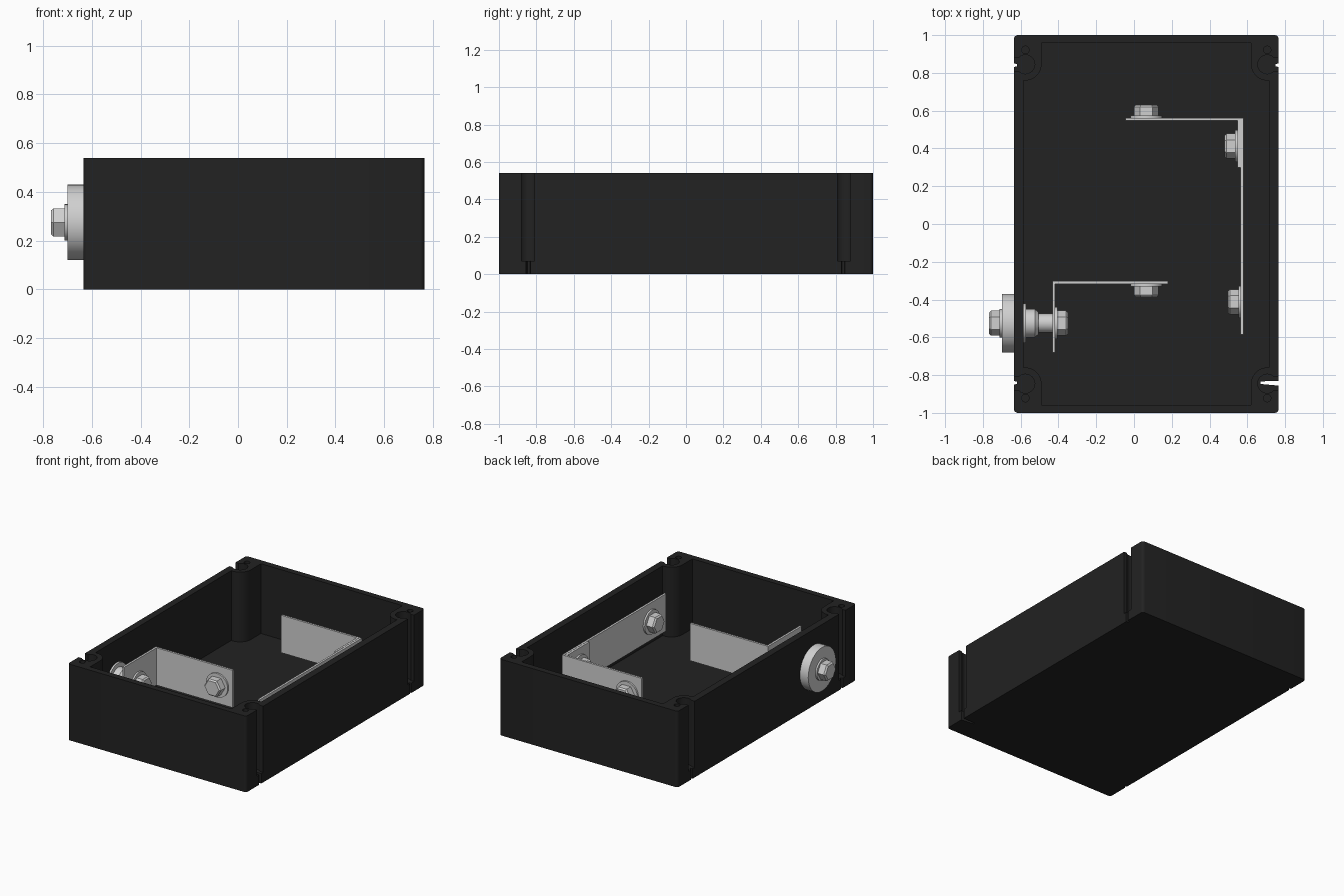
import bpy, bmesh, math
from mathutils import Vector

cube = bpy.data.objects.get("Cube")
if cube:
    bpy.data.objects.remove(cube, do_unlink=True)


def material(name, rgb):
    m = bpy.data.materials.new(name)
    m.use_nodes = True
    m.diffuse_color = (*rgb, 1)
    m.node_tree.nodes["Principled BSDF"].inputs["Base Color"].default_value = (*rgb, 1)
    return m


BLACK = material("black plastic", (0.016, 0.016, 0.016))
STEEL = material("light steel", (0.63, 0.63, 0.63))


def finish(name, bm, mat):
    bmesh.ops.recalc_face_normals(bm, faces=bm.faces)
    mesh = bpy.data.meshes.new(name)
    bm.to_mesh(mesh)
    bm.free()
    mesh.materials.append(mat)
    obj = bpy.data.objects.new(name, mesh)
    bpy.context.scene.collection.objects.link(obj)
    return obj


def prism(name, outline, z0, z1, mat):
    """Extrude a flat outline upwards."""
    bm = bmesh.new()
    face = bm.faces.new([bm.verts.new((x, y, z0)) for x, y in outline])
    ext = bmesh.ops.extrude_face_region(bm, geom=[face])
    bmesh.ops.translate(bm, vec=(0, 0, z1 - z0),
                        verts=[g for g in ext["geom"] if isinstance(g, bmesh.types.BMVert)])
    return finish(name, bm, mat)


def turned(name, origin, axis, profile, sides=32):
    """Closed solid from (distance, radius) rings along a horizontal axis."""
    axis, origin = Vector(axis), Vector(origin)
    up = Vector((0, 0, 1))
    side = axis.cross(up)
    bm = bmesh.new()
    rings = []
    for d, r in profile:
        angles = [math.tau * i / sides for i in range(sides)]
        rings.append([bm.verts.new(origin + axis * d + r * (side * math.cos(a) + up * math.sin(a)))
                      for a in angles])
    for a, b in zip(rings, rings[1:]):
        for i in range(sides):
            j = (i + 1) % sides
            bm.faces.new((a[i], a[j], b[j], b[i]))
    bm.faces.new(rings[0])
    bm.faces.new(rings[-1])
    return finish(name, bm, STEEL)


def arc(cx, cy, r, start, end, n):
    angles = [math.radians(start + (end - start) * i / n) for i in range(n + 1)]
    return [(cx + r * math.cos(a), cy + r * math.sin(a)) for a in angles]


def four_way(quarter):
    """Mirror a quarter outline into a full one about the box centre."""
    out = list(quarter)
    out += [(-x, y) for x, y in reversed(quarter)]
    out += [(-x, -y) for x, y in quarter]
    out += [(x, -y) for x, y in reversed(quarter)]
    return [(x + CX, y) for x, y in out]


# Open box with thick corner posts
CX, HX, TOP = 0.065, 0.70, 0.54
PX, PY = 0.64, 0.845
box = prism("box", four_way(arc(HX - 0.02, 0.98, 0.02, 0, 90, 5)), 0, TOP, BLACK)

cutters = []
cavity = arc(PX, PY, 0.085, 277, 180, 12) + [(PX - 0.085, 0.957)]
cutters.append(prism("cavity_cutter", four_way(cavity), 0.045, 0.7, BLACK))
for sx in (-1, 1):
    for sy in (-1, 1):
        def place(points):
            return [(CX + sx * x, sy * y) for x, y in points]
        # Keyhole channel open to the side, with a narrow notch at its foot
        keyhole = arc(PX, PY, 0.05, 44.4, 315.6, 18) + [(0.75, PY - 0.035), (0.75, PY + 0.035)]
        cutters.append(prism("keyhole_cutter", place(keyhole), 0.07, 0.7, BLACK))
        inner = 0.605 if (sx, sy) == (1, -1) else 0.685
        notch = [(inner, PY - 0.012), (0.75, PY - 0.015), (0.75, PY + 0.015), (inner, PY + 0.002)]
        cutters.append(prism("notch_cutter", place(notch), -0.1, 0.1, BLACK))
        # Lid screw hole
        hole = arc(PX, 0.922, 0.02, 0, 345, 15)
        cutters.append(prism("screw_hole_cutter", place(hole), 0.3, 0.7, BLACK))

for c in cutters:
    c.hide_render = True
    mod = box.modifiers.new(c.name, "BOOLEAN")
    mod.operation, mod.solver, mod.object = "DIFFERENCE", "EXACT", c
bpy.context.view_layer.update()
evaluated = box.evaluated_get(bpy.context.evaluated_depsgraph_get())
box_mesh = bpy.data.meshes.new_from_object(evaluated)
box.modifiers.clear()
box.data = box_mesh
for c in cutters:
    bpy.data.objects.remove(c, do_unlink=True)

# Sheet metal brackets
LOW, HIGH, T = 0.185, 0.45, 0.015


def rect(x0, x1, y0, y1):
    return [(x0, y0), (x1, y0), (x1, y1), (x0, y1)]


prism("front_bracket", [(-0.432, -0.68), (-0.432 + T, -0.68), (-0.432 + T, -0.303 - T),
                        (0.18, -0.303 - T), (0.18, -0.303), (-0.432, -0.303)], LOW, HIGH, STEEL)
prism("back_bracket", [(-0.045, 0.547), (0.548, 0.547), (0.548, 0.30), (0.563, 0.30),
                       (0.563, 0.562), (-0.045, 0.562)], LOW, HIGH, STEEL)
prism("side_strip", rect(0.565, 0.58, -0.585, 0.56), LOW, HIGH, STEEL)


# Hex bolts with washers
def bolt(name, origin, axis, washer=0.085):
    turned(name + "_washer", origin, axis, [(0, washer), (0.012, washer)])
    turned(name + "_head", origin, axis,
           [(0.01, 0.066), (0.058, 0.066), (0.068, 0.056)], 6)


AXIS_Y, AXIS_Z, BOLT_Z = -0.525, 0.275, 0.317
bolt("front_bracket_bolt", (0.065, -0.318, BOLT_Z), (0, -1, 0))
bolt("back_bracket_bolt", (0.065, 0.562, BOLT_Z), (0, 1, 0))
bolt("strip_back_bolt", (0.548, 0.412, BOLT_Z), (-1, 0, 0))
bolt("strip_front_bolt", (0.565, -0.412, BOLT_Z), (-1, 0, 0))
bolt("inner_knob_bolt", (-0.417, AXIS_Y, AXIS_Z), (1, 0, 0))
bolt("outer_knob_bolt", (-0.70, AXIS_Y, AXIS_Z), (-1, 0, 0), 0.075)

# Outer disc, inner washer and spacer sharing one axle
turned("knob_disc", (-0.70, AXIS_Y, AXIS_Z), (1, 0, 0), [(0, 0.155), (0.067, 0.155)], 48)
turned("axle_washer", (-0.588, AXIS_Y, AXIS_Z), (1, 0, 0), [(0, 0.105), (0.016, 0.105)])
turned("axle_spacer", (-0.65, AXIS_Y, AXIS_Z), (1, 0, 0),
       [(0, 0.05), (0.077, 0.05), (0.077, 0.075), (0.125, 0.075),
        (0.145, 0.058), (0.145, 0.05), (0.22, 0.05)])

# Smooth round parts while keeping hard edges
bpy.ops.object.select_all(action="DESELECT")
for obj in bpy.context.scene.objects:
    if obj.type == "MESH":
        obj.select_set(True)
        bpy.context.view_layer.objects.active = obj
bpy.ops.object.shade_smooth_by_angle(angle=math.radians(30))
